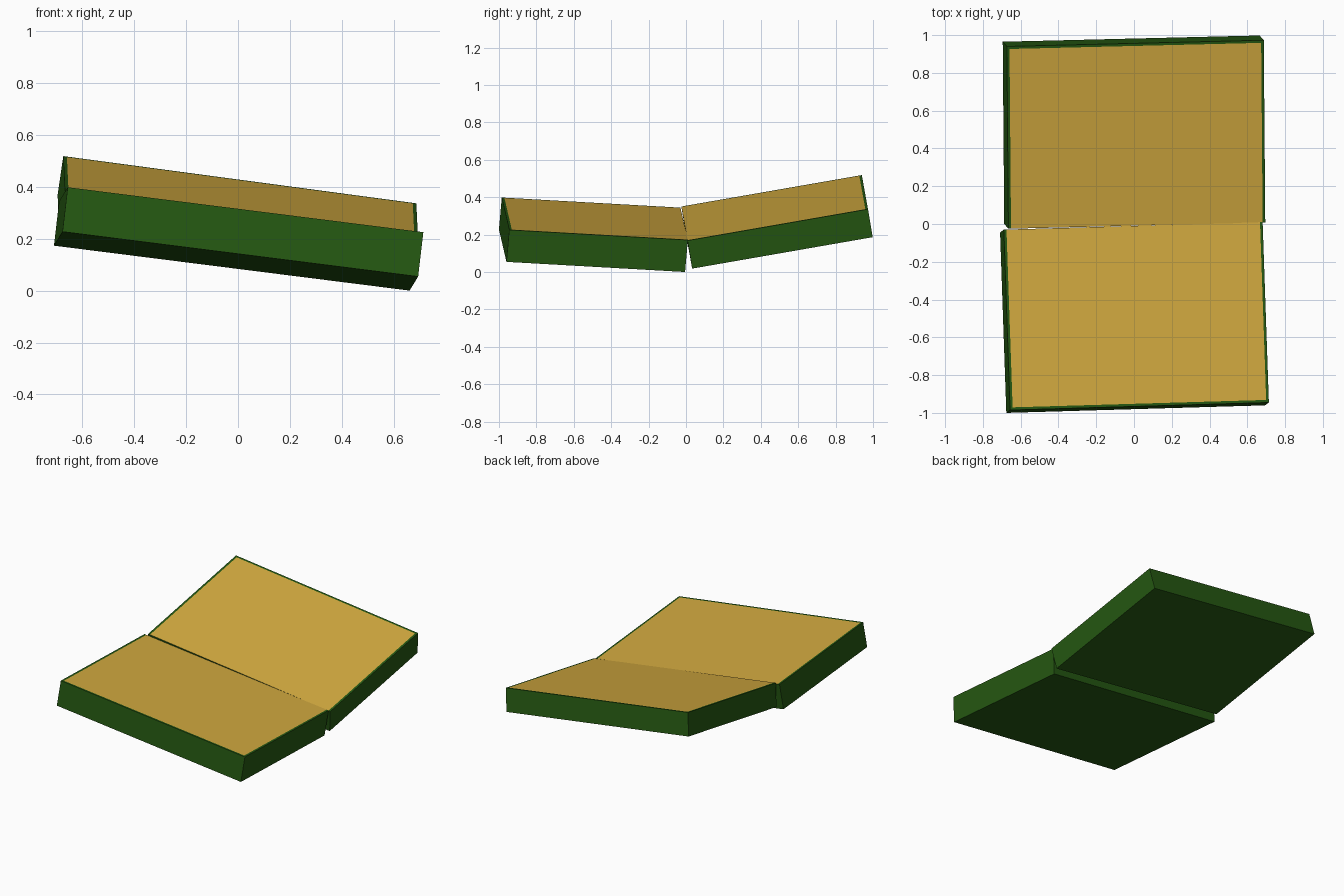
import bpy
import bmesh
from mathutils import Matrix, Vector

cube = bpy.data.objects.get("Cube")
if cube:
    bpy.data.objects.remove(cube, do_unlink=True)


def make_material(name, color):
    mat = bpy.data.materials.new(name)
    mat.use_nodes = True
    mat.diffuse_color = color
    mat.node_tree.nodes["Principled BSDF"].inputs["Base Color"].default_value = color
    return mat


green = make_material("dark_green", (0.0185, 0.098, 0.006, 1))
tan = make_material("golden_tan", (0.658, 0.407, 0.051, 1))
RIM = 0.014


def make_half(name, corner, width, depth, height, outer):
    """Tilted slab spanned by three edge vectors; 'outer' is the end away from the hinge."""
    w, d, h = Vector(width), Vector(depth), Vector(height)
    bm = bmesh.new()
    bmesh.ops.create_cube(bm, size=1, matrix=Matrix.Translation((0.5, 0.5, 0.5)))
    rim_x, rim_y = RIM / w.length, RIM / d.length
    cut_y = rim_y if outer == 0 else 1 - rim_y
    # Cut the narrow rim along the three free sides
    for co, no in (((rim_x, 0, 0), (1, 0, 0)),
                   ((1 - rim_x, 0, 0), (1, 0, 0)),
                   ((0, cut_y, 0), (0, 1, 0))):
        bmesh.ops.bisect_plane(bm, geom=bm.verts[:] + bm.edges[:] + bm.faces[:],
                               plane_co=co, plane_no=no)
    # Tan panel on top, inside the rim
    bm.normal_update()
    for f in bm.faces:
        c = f.calc_center_median()
        inside = rim_x < c.x < 1 - rim_x and abs(c.y - outer) > rim_y
        f.material_index = int(f.normal.z > 0.9 and inside)
    # Tilt the slab into place
    for v in bm.verts:
        v.co = Vector(corner) + w * v.co.x + d * v.co.y + h * v.co.z
    bmesh.ops.recalc_face_normals(bm, faces=bm.faces[:])
    mesh = bpy.data.meshes.new(name)
    bm.to_mesh(mesh)
    bm.free()
    mesh.materials.append(green)
    mesh.materials.append(tan)
    obj = bpy.data.objects.new(name, mesh)
    bpy.context.collection.objects.link(obj)


make_half("front_half", (-0.676, -1.0, 0.227), (1.37, 0.04, -0.173),
          (-0.033, 0.955, -0.054), (0.02, 0.015, 0.171), outer=0)
make_half("back_half", (-0.687, 0.0, 0.2), (1.36, 0.033, -0.182),
          (-0.008, 0.965, 0.168), (0.022, -0.025, 0.15), outer=1)
